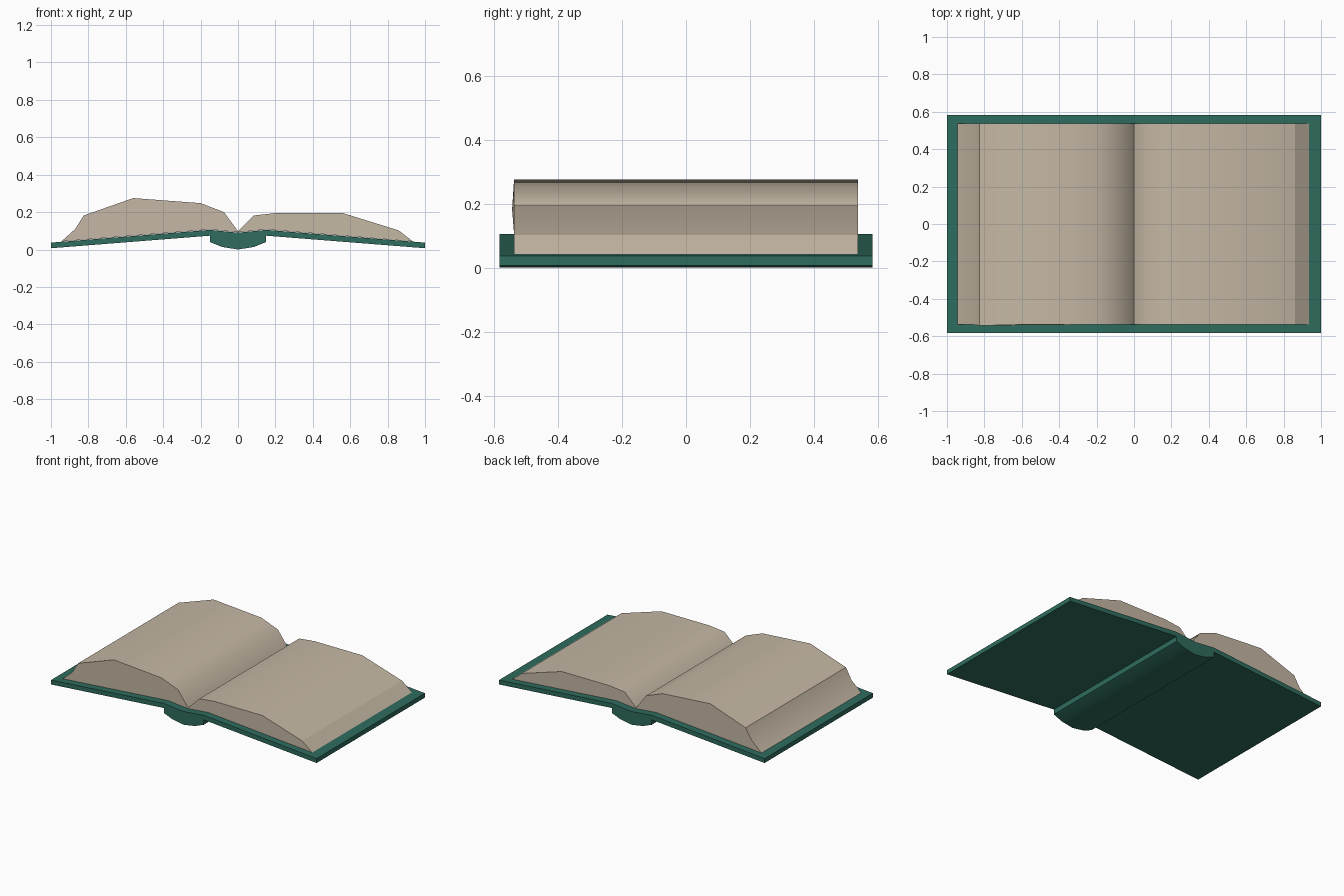
import bpy, bmesh

if "Cube" in bpy.data.objects:
    bpy.data.objects.remove(bpy.data.objects["Cube"])


def material(name, color):
    m = bpy.data.materials.new(name)
    m.diffuse_color = (*color, 1)
    m.use_nodes = True
    m.node_tree.nodes["Principled BSDF"].inputs["Base Color"].default_value = m.diffuse_color
    return m


green = material("dark green cover", (0.028, 0.150, 0.112))
paper = material("aged paper", (0.56, 0.48, 0.375))


def extrude_profile(name, points, half, mat, smooth=(), bulge=None):
    """Extrude an x-z outline along y; 'smooth' lists points whose edge is soft."""
    bm = bmesh.new()
    n = len(points)
    front = [bm.verts.new((x, -half, z)) for x, z in points]
    back = [bm.verts.new((x, half, z)) for x, z in points]
    if bulge is not None:
        front[bulge].co.y -= 0.006
    bm.faces.new(front)
    bm.faces.new(back[::-1])
    for i in range(n):
        j = (i + 1) % n
        f = bm.faces.new((front[i], back[i], back[j], front[j]))
        f.smooth = True
    for e in bm.edges:
        e.smooth = False
    for i in smooth:
        bm.edges.get((front[i], back[i])).smooth = True
    bmesh.ops.recalc_face_normals(bm, faces=bm.faces)
    me = bpy.data.meshes.new(name)
    bm.to_mesh(me)
    bm.free()
    me.materials.append(mat)
    ob = bpy.data.objects.new(name, me)
    bpy.context.collection.objects.link(ob)
    return ob


# cover: two boards sloping down from the shallow hinge in the middle
top = [(-1, 0.037), (-0.15, 0.105), (0, 0.09), (0.15, 0.105), (1, 0.037)]
under = [(1, 0.007), (0.15, 0.074), (0, 0.06), (-0.15, 0.074), (-1, 0.007)]
extrude_profile("cover", top + under, 0.583, green)

# rounded spine beneath the hinge
spine = [(-0.15, 0.076), (-0.15, 0.04), (-0.085, 0.014), (0, 0.0),
         (0.085, 0.014), (0.15, 0.04), (0.15, 0.076), (0, 0.062)]
extrude_profile("spine", spine, 0.583, green, smooth=(2, 3, 4))

# left page block, the thicker one
left = [(-0.945, 0.043), (-0.87, 0.11), (-0.825, 0.182), (-0.56, 0.275),
        (-0.2, 0.248), (-0.075, 0.2), (0, 0.098), (0, 0.092), (-0.15, 0.107)]
extrude_profile("left_pages", left, 0.537, paper, smooth=(1, 3, 4, 5), bulge=2)

# right page block
right = [(0.935, 0.043), (0.86, 0.102), (0.56, 0.195), (0.2, 0.195),
         (0.085, 0.182), (0, 0.098), (0, 0.092), (0.15, 0.107)]
extrude_profile("right_pages", right, 0.537, paper, smooth=(2, 3, 4))
